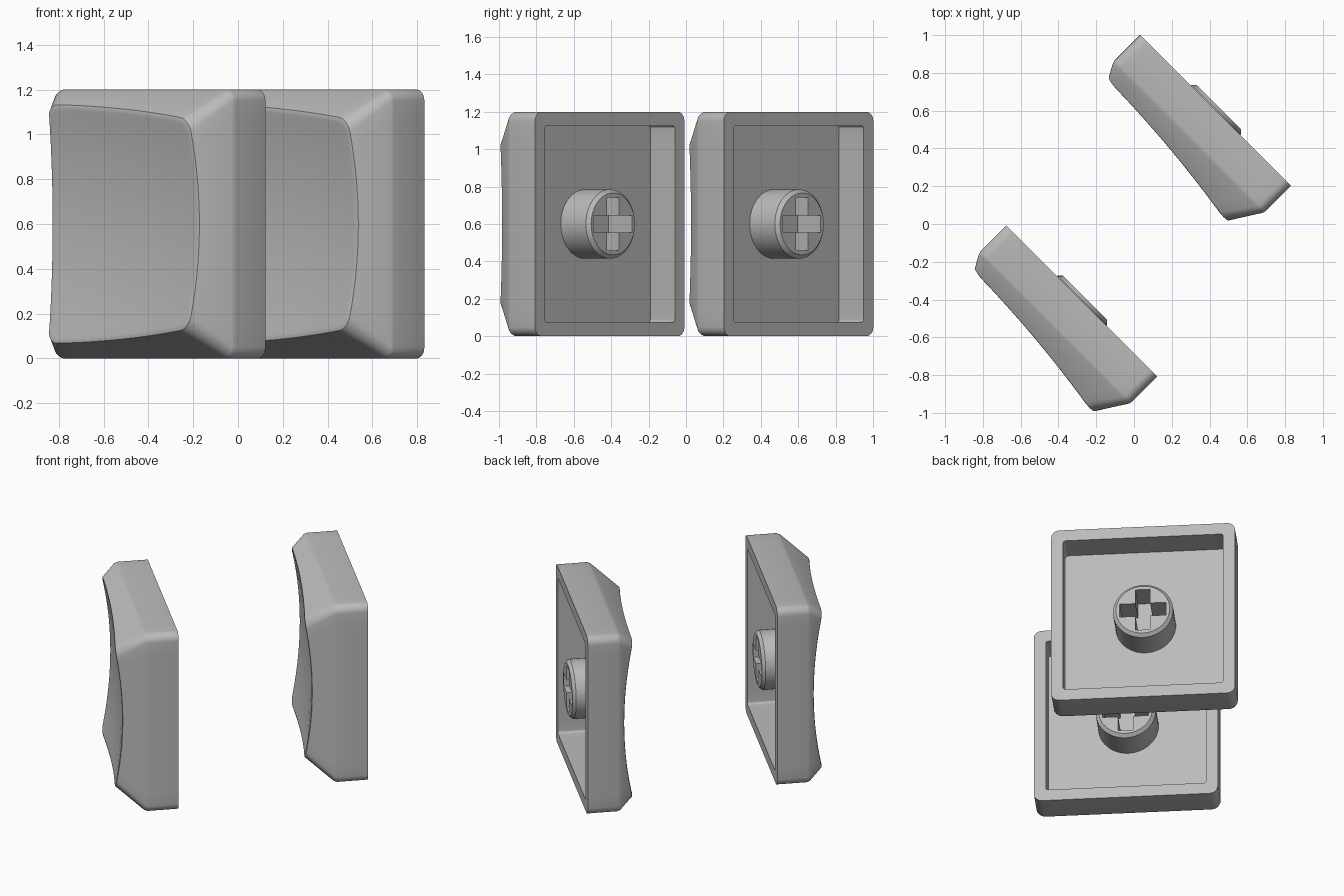
import bpy, bmesh, math
from mathutils import Matrix, Vector

if "Cube" in bpy.data.objects:
    bpy.data.objects.remove(bpy.data.objects["Cube"])

grey = bpy.data.materials.new("mid grey")
grey.diffuse_color = (0.5, 0.5, 0.5, 1)
grey.use_nodes = True
grey.node_tree.nodes["Principled BSDF"].inputs["Base Color"].default_value = grey.diffuse_color

S = math.sqrt(0.5)
CENTRES = [(-0.277, -0.408), (0.432, 0.602)]


def placement(x, y):
    # local x runs along the key, local y is up, local z points out of the dished face
    return Matrix(((S, 0, -S, x), (-S, 0, -S, y), (0, 1, 0, 0.6), (0, 0, 0, 1)))


def rounded_rect(u0, u1, hv, r, seg=6, side=14):
    pts = []
    corners = [(u1 - r, hv - r), (u0 + r, hv - r), (u0 + r, -hv + r), (u1 - r, -hv + r)]
    for i, (cx, cy) in enumerate(corners):
        for k in range(seg + 1):
            a = math.pi / 2 * (i + k / seg)
            pts.append(Vector((cx + r * math.cos(a), cy + r * math.sin(a))))
        a = math.pi / 2 * (i + 1)
        nx, ny = corners[(i + 1) % 4]
        end = Vector((nx + r * math.cos(a), ny + r * math.sin(a)))
        start = pts[-1]
        pts += [start.lerp(end, k / side) for k in range(1, side)]
    return pts


def dish(u, v):
    return 0.264 + 0.109 * u + 0.22 * v * v + 0.09 * u * u


def bridge(bm, a, b):
    n = len(a)
    for i in range(n):
        bm.faces.new((a[i], a[(i + 1) % n], b[(i + 1) % n], b[i]))


def finish(bm, name, matrix):
    bmesh.ops.recalc_face_normals(bm, faces=bm.faces)
    me = bpy.data.meshes.new(name)
    bm.to_mesh(me)
    bm.free()
    me.materials.append(grey)
    ob = bpy.data.objects.new(name, me)
    bpy.context.collection.objects.link(ob)
    ob.matrix_world = matrix
    bpy.ops.object.select_all(action='DESELECT')
    ob.select_set(True)
    bpy.context.view_layer.objects.active = ob
    bpy.ops.object.shade_smooth_by_angle(angle=math.radians(30))


def keycap_shell(matrix):
    bm = bmesh.new()

    def ring(points):
        return [bm.verts.new(p) for p in points]

    low = rounded_rect(-0.565, 0.565, 0.6, 0.05)
    high = rounded_rect(-0.425, 0.405, 0.41, 0.07)
    inner = rounded_rect(-0.492, 0.492, 0.525, 0.015)

    def slope(i, t):
        p = low[i].lerp(high[i], t)
        return Vector((p.x, p.y, 0.2 + 0.25 * t))

    # where each sloping side line meets the dished face
    cut = []
    for i in range(len(low)):
        t0, t1 = 0.0, 1.0
        for _ in range(30):
            t = (t0 + t1) / 2
            p = slope(i, t)
            if p.z < dish(p.x, p.y):
                t0 = t
            else:
                t1 = t
        cut.append(t0)
    n = range(len(low))
    rim = [slope(i, cut[i]) for i in n]

    def face_ring(s, drop=0.0):
        return [(p.x * s, p.y * s, dish(p.x * s, p.y * s) - drop) for p in rim]

    # cavity floor and wall, rim, skirt, sloping sides, softened edge, dish
    rings = [ring((p.x, p.y, 0.185) for p in inner),
             ring((p.x, p.y, 0) for p in inner),
             ring((p.x, p.y, 0) for p in low),
             ring((p.x, p.y, 0.19) for p in low),
             ring(slope(i, 0.03) for i in n),
             ring(slope(i, cut[i] - 0.05) for i in n),
             ring(slope(i, cut[i] - 0.02) + Vector((0, 0, 0.001)) for i in n),
             ring(face_ring(0.988, 0.001))]
    rings += [ring(face_ring(s)) for s in (0.965, 0.9, 0.8, 0.68, 0.55, 0.4, 0.25, 0.1)]
    for a, b in zip(rings, rings[1:]):
        bridge(bm, a, b)
    bm.faces.new(rings[0])
    bm.faces.new(rings[-1])
    finish(bm, "keycap_shell", matrix)


def stem(matrix):
    bm = bmesh.new()
    n = 48

    def circle(r, z):
        return [bm.verts.new((r * math.cos(2 * math.pi * i / n),
                              r * math.sin(2 * math.pi * i / n), z)) for i in range(n)]

    # round post with chamfered end
    rings = [circle(0.185, 0.187), circle(0.185, -0.005), circle(0.165, -0.025)]
    for a, b in zip(rings, rings[1:]):
        bridge(bm, a, b)

    # cross-shaped socket
    w, h = 0.045, 0.142
    quarter = [(h, -w), (h, w), (w, w)]
    cross = []
    for k in range(4):
        c, s = round(math.cos(k * math.pi / 2)), round(math.sin(k * math.pi / 2))
        cross += [(x * c - y * s, x * s + y * c) for x, y in quarter]
    mouth = [bm.verts.new((x, y, -0.025)) for x, y in cross]
    floor = [bm.verts.new((x, y, 0.15)) for x, y in cross]
    bridge(bm, mouth, floor)
    bm.faces.new(floor)

    # end face between the post edge and the socket
    edges = [bm.edges.get((loop[i], loop[(i + 1) % len(loop)]))
             for loop in (rings[-1], mouth) for i in range(len(loop))]
    bmesh.ops.triangle_fill(bm, edges=edges, use_beauty=True)
    finish(bm, "stem", matrix)


for cx, cy in CENTRES:
    keycap_shell(placement(cx, cy))
    stem(placement(cx, cy))
